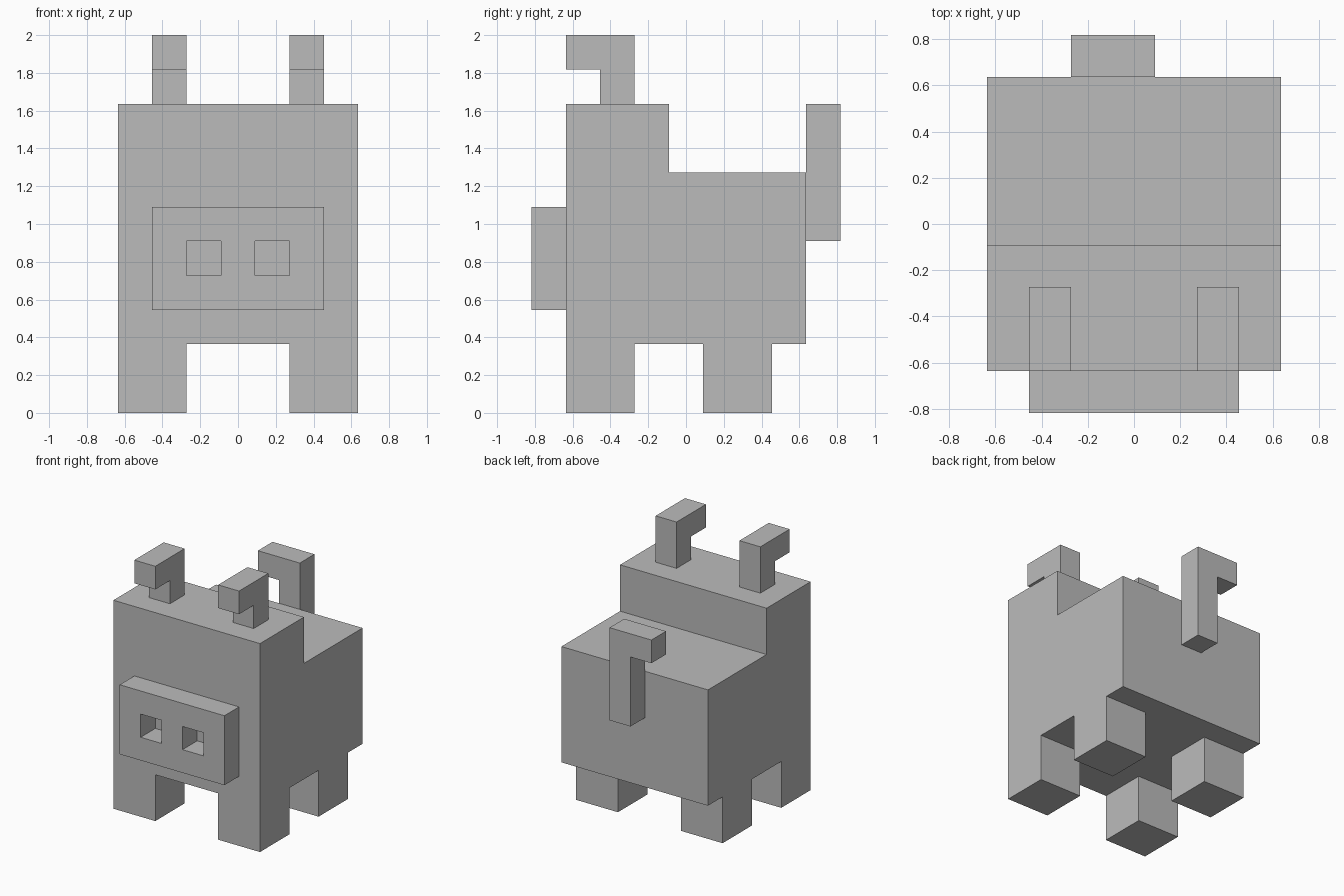
import bpy, bmesh
from mathutils import Vector

if "Cube" in bpy.data.objects:
    bpy.data.objects.remove(bpy.data.objects["Cube"], do_unlink=True)

U = 2 / 11  # one block; every part sits on this grid

grey = bpy.data.materials.new("plain grey")
grey.use_nodes = True
grey.diffuse_color = (0.5, 0.5, 0.5, 1)
grey.node_tree.nodes["Principled BSDF"].inputs["Base Color"].default_value = (0.5, 0.5, 0.5, 1)


def finish(name, bm):
    """Scale blocks to units and link the mesh as a named object."""
    bmesh.ops.scale(bm, vec=(U, U, U), verts=bm.verts)
    bmesh.ops.recalc_face_normals(bm, faces=bm.faces)
    mesh = bpy.data.meshes.new(name)
    bm.to_mesh(mesh)
    bm.free()
    mesh.materials.append(grey)
    obj = bpy.data.objects.new(name, mesh)
    bpy.context.collection.objects.link(obj)
    return obj


def extrude_profile(name, points, offset):
    """Extrude a closed outline of 3D points by an offset."""
    bm = bmesh.new()
    face = bm.faces.new([bm.verts.new(p) for p in points])
    result = bmesh.ops.extrude_face_region(bm, geom=[face], use_keep_orig=True)
    moved = [v for v in result["geom"] if isinstance(v, bmesh.types.BMVert)]
    bmesh.ops.translate(bm, vec=Vector(offset), verts=moved)
    return finish(name, bm)


def side_profile(name, yz, x0, x1):
    return extrude_profile(name, [(x0, y, z) for y, z in yz], (x1 - x0, 0, 0))


def rect(a0, a1, b0, b1):
    return [(a0, b0), (a1, b0), (a1, b1), (a0, b1)]


# Head and body share one stepped side outline
side_profile("head_and_body",
             [(-3.5, 2), (3.5, 2), (3.5, 7), (-0.5, 7), (-0.5, 9), (-3.5, 9)],
             -3.5, 3.5)

# Legs and hooked ears, mirrored across x
ear = [(-2.5, 9), (-1.5, 9), (-1.5, 11), (-3.5, 11), (-3.5, 10), (-2.5, 10)]
for side, s in (("left", 1), ("right", -1)):
    side_profile("front_leg_" + side, rect(-3.5, -1.5, 0, 2), 1.5 * s, 3.5 * s)
    side_profile("back_leg_" + side, rect(0.5, 2.5, 0, 2), 1.5 * s, 3.5 * s)
    side_profile("ear_" + side, ear, 1.5 * s, 2.5 * s)

# Tail hooks toward the right
tail = [(-0.5, 5), (0.5, 5), (0.5, 9), (-1.5, 9), (-1.5, 8), (-0.5, 8)]
extrude_profile("tail", [(x, 3.5, z) for x, z in tail], (0, 1, 0))

# Snout: a block plate with two nostril openings
bm = bmesh.new()
bmesh.ops.create_grid(bm, x_segments=5, y_segments=3, size=1)
for v in bm.verts:
    v.co = (v.co.x * 2.5, -3.5, 4.5 + v.co.y * 1.5)
nostrils = []
for f in bm.faces:
    c = f.calc_center_median()
    if abs(abs(c.x) - 1) < 0.1 and abs(c.z - 4.5) < 0.1:
        nostrils.append(f)
bmesh.ops.delete(bm, geom=nostrils, context="FACES")
result = bmesh.ops.extrude_face_region(bm, geom=bm.faces[:], use_keep_orig=True)
front = [v for v in result["geom"] if isinstance(v, bmesh.types.BMVert)]
bmesh.ops.translate(bm, vec=(0, -1, 0), verts=front)
finish("snout", bm)
